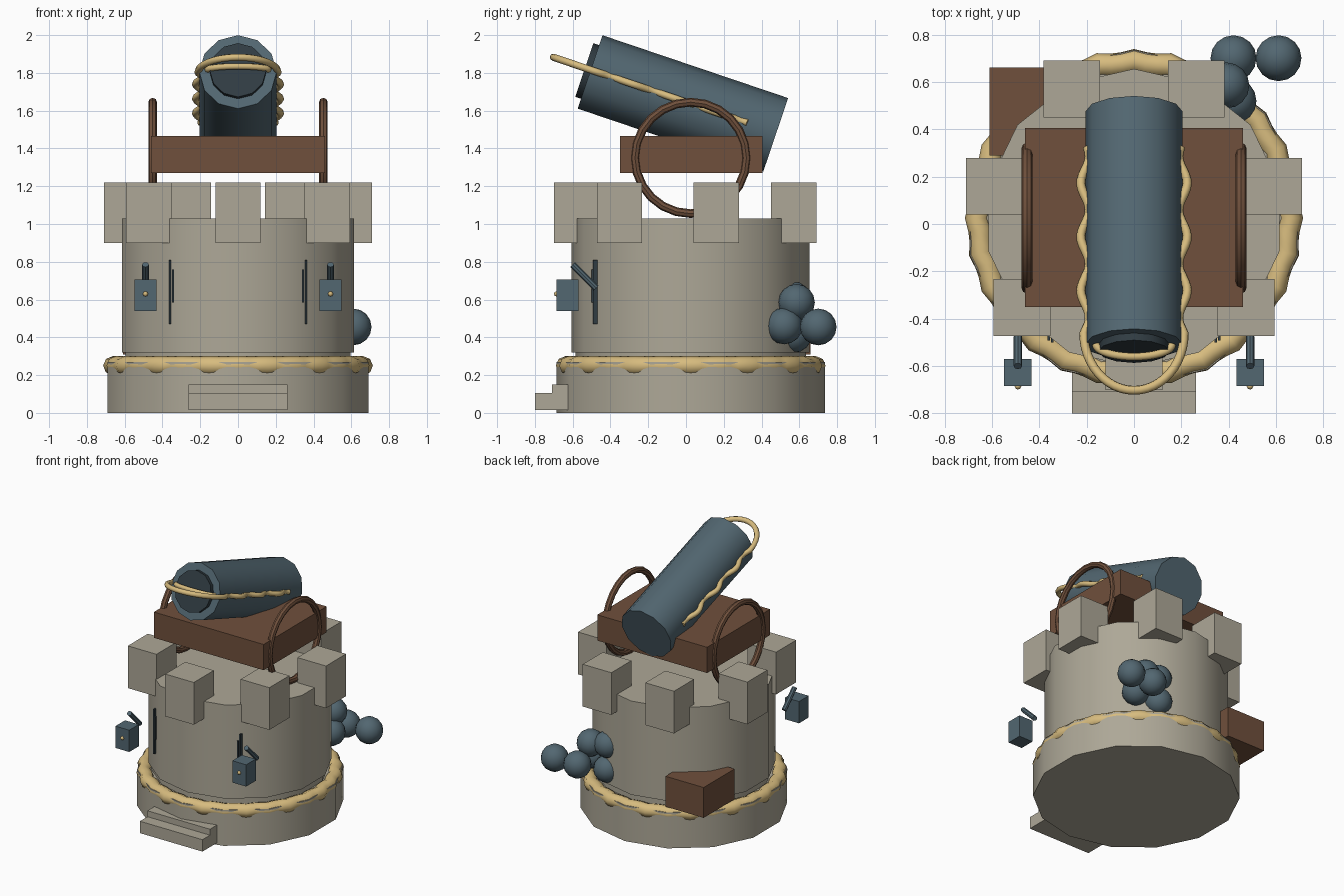
import bpy
from math import sin, cos, pi, tau
from mathutils import Vector

if "Cube" in bpy.data.objects:
    bpy.data.objects.remove(bpy.data.objects["Cube"])


def material(name, rgb):
    m = bpy.data.materials.new(name)
    m.diffuse_color = (*rgb, 1)
    m.use_nodes = True
    m.node_tree.nodes["Principled BSDF"].inputs["Base Color"].default_value = m.diffuse_color
    return m


STONE = material("stone", (0.42, 0.39, 0.31))
WOOD = material("wood", (0.16, 0.08, 0.045))
IRON = material("iron", (0.085, 0.135, 0.165))
DARK = material("dark_iron", (0.03, 0.045, 0.055))
ROPE = material("rope", (0.68, 0.50, 0.21))
CY = 0.025  # tower axis offset in y


def finish(name, mat, smooth=False):
    ob = bpy.context.object
    ob.name = name
    ob.data.materials.append(mat)
    if smooth:
        bpy.ops.object.shade_smooth_by_angle(angle=0.65)
    return ob


def box(name, lo, hi, mat):
    lo, hi = Vector(lo), Vector(hi)
    bpy.ops.mesh.primitive_cube_add(size=1, location=(lo + hi) / 2)
    bpy.context.object.scale = hi - lo
    return finish(name, mat)


def rod(name, a, b, r, mat, sides=12):
    a, b = Vector(a), Vector(b)
    bpy.ops.mesh.primitive_cylinder_add(vertices=sides, radius=r, depth=(b - a).length,
                                        location=(a + b) / 2)
    bpy.context.object.rotation_euler = (b - a).to_track_quat('Z', 'Y').to_euler()
    return finish(name, mat, True)


def ball(name, p, r, mat, seg=16):
    bpy.ops.mesh.primitive_uv_sphere_add(segments=seg, ring_count=seg // 2, radius=r, location=p)
    bpy.ops.object.shade_smooth()
    return finish(name, mat)


def cord(name, pts, r, closed, mat=ROPE):
    cu = bpy.data.curves.new(name, 'CURVE')
    cu.dimensions = '3D'
    cu.bevel_depth = r
    cu.bevel_resolution = 2
    cu.use_fill_caps = True
    sp = cu.splines.new('POLY')
    sp.points.add(len(pts) - 1)
    for q, p in zip(sp.points, pts):
        q.co = (*p, 1)
    sp.use_cyclic_u = closed
    cu.materials.append(mat)
    ob = bpy.data.objects.new(name, cu)
    bpy.context.collection.objects.link(ob)
    return ob


# stone base, footing and tower
rod("base", (0, CY, 0), (0, CY, 0.27), 0.71, STONE, 14)
rod("tower_footing", (0, CY, 0.26), (0, CY, 0.33), 0.61, STONE, 14)
rod("tower", (0, CY, 0.32), (0, CY, 1.03), 0.63, STONE, 14)

# seven battlements around the rim
for i in range(7):
    a = tau * i / 7
    x, y = 0.605 * sin(a), CY - 0.605 * cos(a)
    box("battlement", (x - 0.12, y - 0.12, 0.90), (x + 0.12, y + 0.12, 1.22), STONE)

# front steps
box("lower_step", (-0.262, -0.80, 0.015), (0.262, -0.60, 0.105), STONE)
box("upper_step", (-0.262, -0.71, 0.105), (0.262, -0.60, 0.15), STONE)

# thick rope around the base
pts = []
for i in range(84):
    a = tau * i / 84
    r = 0.656 + 0.008 * cos(28 * a)
    pts.append((r * sin(a), CY - r * cos(a), 0.25))
cord("base_rope", pts, 0.05, True)

# mirrored arrow slits, lanterns and carriage wheels
for s in (-1, 1):
    def bx(name, x, w, y0, y1, z0, z1, mat):
        return box(name, (s * x - w, y0, z0), (s * x + w, y1, z1), mat)
    bx("arrow_slit", 0.36, 0.006, -0.492, -0.46, 0.47, 0.81, DARK)
    bx("arrow_slit_inner", 0.345, 0.005, -0.50, -0.47, 0.585, 0.76, DARK)
    bx("lantern", 0.49, 0.058, -0.685, -0.57, 0.54, 0.705, IRON)
    rod("lantern_arm", (s * 0.49, -0.60, 0.785), (s * 0.49, -0.475, 0.66), 0.018, IRON, 8)
    ball("lantern_knob", (s * 0.49, -0.685, 0.63), 0.014, ROPE, 8)
    bpy.ops.mesh.primitive_torus_add(major_radius=0.295, minor_radius=0.023, major_segments=24,
                                     minor_segments=8, location=(s * 0.452, CY, 1.35),
                                     rotation=(0, pi / 2, 0))
    finish("carriage_wheel", WOOD, True)

# wooden carriage and supply crate
box("carriage", (-0.46, -0.35, 1.27), (0.46, 0.405, 1.465), WOOD)
box("crate", (-0.61, 0.29, 0.31), (-0.29, 0.66, 0.54), WOOD)

# cannon barrel with a plugged dark bore
muzzle, breech = Vector((0, -0.508, 1.805)), Vector((0, 0.475, 1.4725))
axis = (breech - muzzle).normalized()
rod("barrel", muzzle, breech, 0.205, IRON, 12)
rod("bore", muzzle - axis * 0.032, muzzle + axis * 0.05, 0.15, DARK, 12)

# barrel rope: loop past the muzzle, weaving along both sides
right = []
for i in range(41):
    t = 0.05 + 0.83 * i / 40
    right.append((t, 0.207 + 0.018 * cos(t * tau / 0.24)))
loop = [(0.05 - 0.255 * cos(b), 0.212 * sin(b)) for b in
        [pi * k / 24 - pi / 2 for k in range(1, 24)]]
path = [(t, -x) for t, x in reversed(right)] + loop + right
cord("barrel_rope", [muzzle + axis * t + Vector((x, 0, 0.012)) for t, x in path], 0.019, False)
cross = [(-0.055 * cos(k * pi / 24), 0.16 * sin(k * pi / 24)) for k in range(-12, 13)]
cord("muzzle_rope", [muzzle + axis * t + Vector((x, 0, 0.012)) for t, x in cross], 0.017, False)

# cannonball pile at the rear right
for p in ((0.61, 0.70, 0.455), (0.42, 0.70, 0.455), (0.39, 0.585, 0.585), (0.42, 0.52, 0.46),
          (0.26, 0.565, 0.60), (0.26, 0.57, 0.415)):
    ball("cannonball", p, 0.097, IRON)
